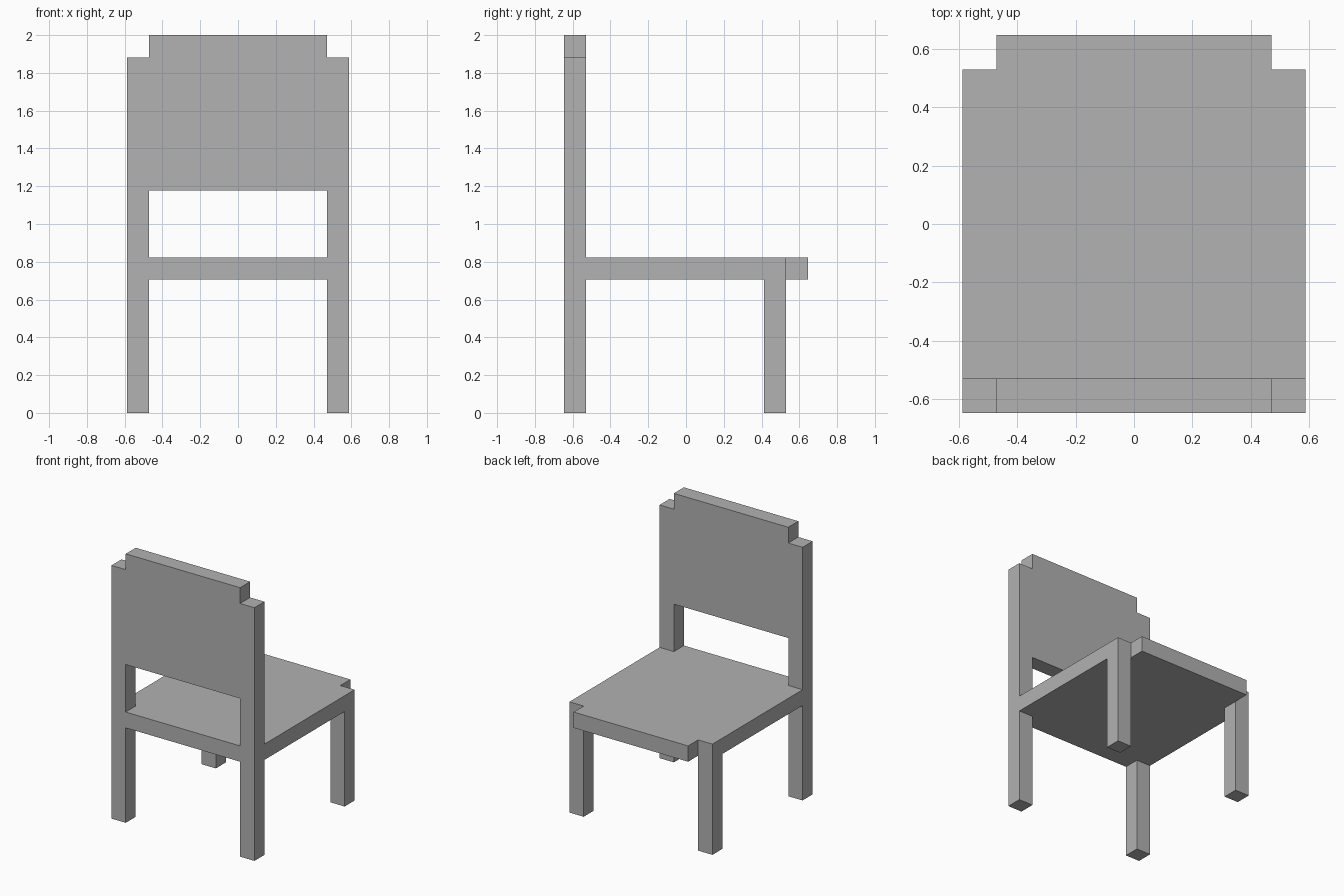
import bpy
import bmesh
from mathutils import Vector

cube = bpy.data.objects.get("Cube")
if cube:
    bpy.data.objects.remove(cube, do_unlink=True)

U = 2 / 17            # one module: the thickness of every board and leg
BACK = -5.5           # rear plane, in modules

grey = bpy.data.materials.new("plain grey")
grey.use_nodes = True
colour = (0.445, 0.445, 0.445, 1)
grey.diffuse_color = colour
grey.node_tree.nodes["Principled BSDF"].inputs["Base Color"].default_value = colour


def prism(name, outline, direction):
    """Extrude a closed outline, given in modules, along a direction."""
    bm = bmesh.new()
    face = bm.faces.new([bm.verts.new(Vector(p) * U) for p in outline])
    ext = bmesh.ops.extrude_face_region(bm, geom=[face], use_keep_orig=True)
    moved = [g for g in ext["geom"] if isinstance(g, bmesh.types.BMVert)]
    bmesh.ops.translate(bm, verts=moved, vec=Vector(direction) * U)
    bmesh.ops.recalc_face_normals(bm, faces=bm.faces)
    mesh = bpy.data.meshes.new(name)
    bm.to_mesh(mesh)
    bm.free()
    mesh.materials.append(grey)
    obj = bpy.data.objects.new(name, mesh)
    bpy.context.collection.objects.link(obj)
    return obj


def mirrored(half):
    """Complete a right-hand half outline with its mirror image."""
    return half + [(-x, y) for x, y in reversed(half)]


# Back frame: rear legs, panel and stepped top in one board
half = [(4, 10), (4, 0), (5, 0), (5, 16), (4, 16), (4, 17)]
prism("back_frame", [(x, BACK, z) for x, z in mirrored(half)], (0, 1, 0))

# Seat: notched around the rear legs and at the front corners
half = [(4, BACK), (4, BACK + 1), (5, BACK + 1), (5, 4.5), (4, 4.5), (4, 5.5)]
prism("seat", [(x, y, 6) for x, y in mirrored(half)], (0, 0, 1))

# Front legs, set under the seat behind the front lip
for side, x in (("left", 4), ("right", -5)):
    foot = [(x, 3.5, 0), (x + 1, 3.5, 0), (x + 1, 4.5, 0), (x, 4.5, 0)]
    prism("front_leg_" + side, foot, (0, 0, 6))
